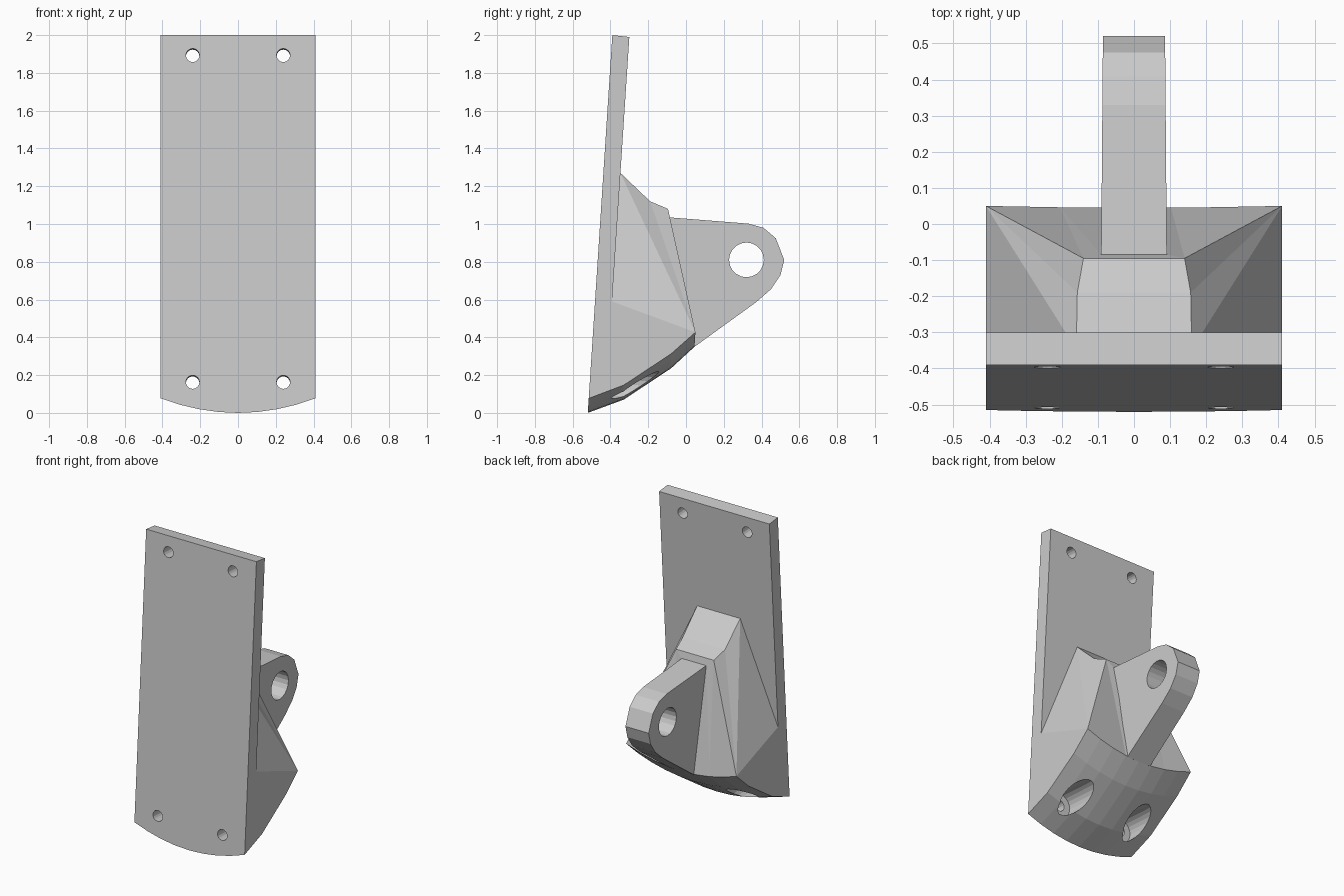
import bpy, bmesh, math
from mathutils import Vector

if "Cube" in bpy.data.objects:
    bpy.data.objects.remove(bpy.data.objects["Cube"], do_unlink=True)

grey = bpy.data.materials.new("light_grey")
grey.use_nodes = True
colour = (0.6, 0.6, 0.6, 1)
grey.diffuse_color = colour
grey.node_tree.nodes["Principled BSDF"].inputs["Base Color"].default_value = colour


def finish(name, bm):
    bmesh.ops.recalc_face_normals(bm, faces=bm.faces)
    mesh = bpy.data.meshes.new(name)
    bm.to_mesh(mesh)
    bm.free()
    mesh.materials.append(grey)
    ob = bpy.data.objects.new(name, mesh)
    bpy.context.collection.objects.link(ob)
    return ob


def combine(target, tool, operation):
    mod = target.modifiers.new(operation.lower(), 'BOOLEAN')
    mod.object, mod.operation, mod.solver = tool, operation, 'EXACT'
    bpy.context.view_layer.objects.active = target
    bpy.ops.object.modifier_apply(modifier=mod.name)
    bpy.data.objects.remove(tool, do_unlink=True)


def rod(name, start, end, radius, sides=20):
    start, end = Vector(start), Vector(end)
    bm = bmesh.new()
    bmesh.ops.create_cone(bm, cap_ends=True, segments=sides, radius1=radius,
                          radius2=radius, depth=(end - start).length)
    ob = finish(name, bm)
    ob.location = (start + end) / 2
    ob.rotation_euler = (end - start).to_track_quat('Z', 'Y').to_euler()
    bpy.context.view_layer.update()
    return ob


# Leaning plate and tapered housing, with a belly curved both ways
HALF, LEAN, COLS = 0.41, 0.0655, 8


def plate_back(z):
    return -0.30 - (1.99 - z) * LEAN


bm = bmesh.new()
rows = []
for y, z in [(-0.52, 0), (-0.33, 0.07), (-0.08, 0.235), (0.05, 0.35)]:
    row = []
    for i in range(COLS + 1):
        t = 2 * i / COLS - 1
        dy = 0.005 * t * t - 0.005 if y > 0 else 0.005 * t * t if y < -0.5 else 0
        row.append(bm.verts.new((HALF * t, y + dy, z + 0.077 * t * t)))
    rows.append(row)
for a, b in zip(rows, rows[1:]):
    for i in range(COLS):
        bm.faces.new((a[i], a[i + 1], b[i + 1], b[i]))


def pair(x, y, z):
    return [bm.verts.new((s * x, y, z)) for s in (-1, 1)]


front_top = pair(HALF, -0.39, 2.0)
back_top = pair(HALF, plate_back(1.99), 1.99)
shoulder = pair(HALF, plate_back(0.59), 0.59)
ridge = pair(0.16, plate_back(1.27), 1.27)
bend = pair(0.157, -0.19, 1.12)
lip = pair(0.14, -0.095, 1.08)
for k, end in ((0, 0), (1, COLS)):
    corner = rows[-1][end]
    bm.faces.new([r[end] for r in rows] + [shoulder[k], back_top[k], front_top[k]])
    for a, b in ((shoulder, ridge), (ridge, bend), (bend, lip)):
        bm.faces.new((corner, a[k], b[k]))
for a, b in ((front_top, back_top), (ridge, bend), (bend, lip)):
    bm.faces.new((a[0], a[1], b[1], b[0]))
bm.faces.new(rows[0] + front_top[::-1])
bm.faces.new(rows[-1] + lip[::-1])
bm.faces.new((shoulder[0], back_top[0], back_top[1], shoulder[1], ridge[1], ridge[0]))
bracket = finish("mounting_bracket", bm)

# Rounded lug, slightly narrower at its tip
outline = [(-0.15, 1.04), (0.33, 1.002), (0.41, 0.98), (0.475, 0.925),
           (0.52, 0.81), (0.50, 0.73), (0.45, 0.655), (0.37, 0.585),
           (0.045, 0.35), (-0.1, 0.45)]
bm = bmesh.new()
sides = [[bm.verts.new((s * (0.091 - 0.008 * (y + 0.1)), y, z)) for y, z in outline]
         for s in (-1, 1)]
for side in sides:
    bm.faces.new(side)
for i in range(len(outline)):
    j = (i + 1) % len(outline)
    bm.faces.new((sides[0][i], sides[0][j], sides[1][j], sides[1][i]))
lug = finish("lug", bm)
combine(lug, rod("pin_hole", (-0.3, 0.32, 0.81), (0.3, 0.32, 0.81), 0.092), 'DIFFERENCE')
combine(bracket, lug, 'UNION')

# Screw holes square to the plate; the lower pair have wide recesses behind
for x in (-0.24, 0.24):
    for z in (0.163, 1.893):
        y = -0.52 + LEAN * z

        def along(d):
            return (x, y + d, z - LEAN * d)

        combine(bracket, rod("screw_hole", along(-0.1), along(0.2), 0.036, 16), 'DIFFERENCE')
        if z < 1:
            combine(bracket, rod("recess", along(0.09), along(0.7), 0.08), 'DIFFERENCE')
